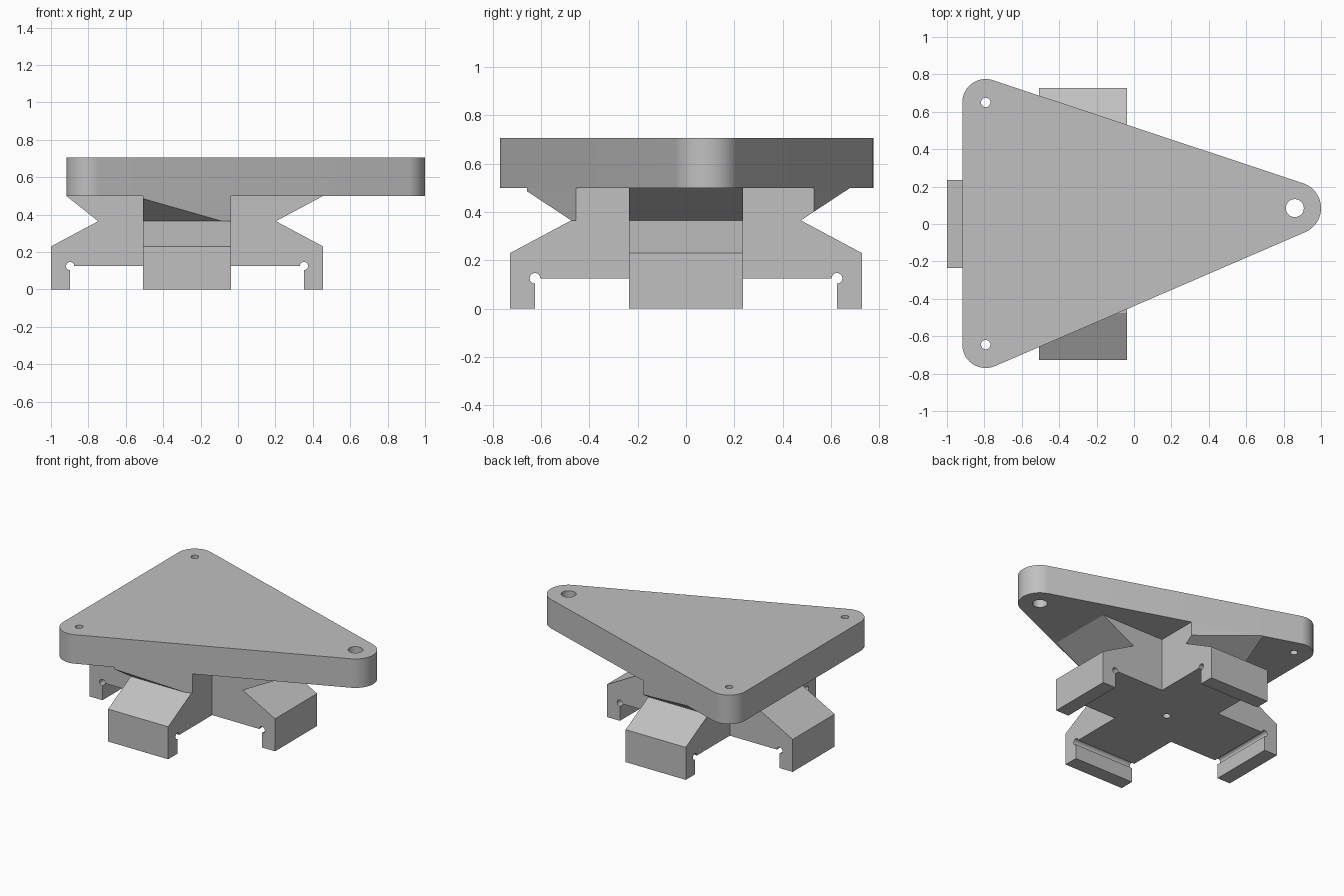
import bpy, bmesh, math
from mathutils import Vector
from mathutils.geometry import convex_hull_2d

cube = bpy.data.objects.get("Cube")
if cube:
    bpy.data.objects.remove(cube, do_unlink=True)

grey = bpy.data.materials.new("plain grey")
grey.use_nodes = True
GREY = (0.53, 0.53, 0.53, 1)
grey.diffuse_color = GREY
grey.node_tree.nodes["Principled BSDF"].inputs["Base Color"].default_value = GREY

CX = -0.2725          # centre of the cross-shaped clamp
HALF = 0.235          # half width of each clamp arm
TIP = 0.365           # height of the V notch
DECK = 0.5            # underside of the plate
TOP = 0.705
HOLE = 0.025


def prism(name, pts, start, end, place):
    """Extrude a 2D outline from start to end; place maps (u, v, w) to xyz."""
    bm = bmesh.new()
    face = bm.faces.new([bm.verts.new(place(u, v, start)) for u, v in pts])
    shift = Vector(place(0, 0, end)) - Vector(place(0, 0, start))
    out = bmesh.ops.extrude_face_region(bm, geom=[face], use_keep_orig=True)
    moved = [g for g in out["geom"] if isinstance(g, bmesh.types.BMVert)]
    bmesh.ops.translate(bm, verts=moved, vec=shift)
    bmesh.ops.recalc_face_normals(bm, faces=bm.faces)
    mesh = bpy.data.meshes.new(name)
    bm.to_mesh(mesh)
    bm.free()
    mesh.materials.append(grey)
    obj = bpy.data.objects.new(name, mesh)
    bpy.context.collection.objects.link(obj)
    return obj


def circle(x, y, r, n=64):
    return [(x + r * math.cos(i * math.tau / n), y + r * math.sin(i * math.tau / n))
            for i in range(n)]


def combine(target, tool, operation):
    """Apply a boolean and discard the tool object."""
    mod = target.modifiers.new("combine", 'BOOLEAN')
    mod.operation, mod.solver, mod.object = operation, 'EXACT', tool
    bpy.context.view_layer.objects.active = target
    bpy.ops.object.modifier_apply(modifier=mod.name)
    bpy.data.objects.remove(tool, do_unlink=True)


def upright(u, v, w):
    return (u, v, w)


def along_x(u, v, w):
    return (CX + u, w, v)


def along_y(u, v, w):
    return (CX + w, u, v)


def hook():
    """Half profile of a clamp arm: relief groove, lip, outer face and slope."""
    inner, outer, floor, r = 0.625, 0.7275, 0.125, 0.022
    groove = [(inner + r * math.cos(a), floor + r * math.sin(a))
              for a in (math.pi - i * 1.5 * math.pi / 18 for i in range(19))]
    return groove + [(inner, 0), (outer, 0), (outer, 0.23), (0.475, TIP)]


def both_sides(right_top, left_top):
    right = hook() + right_top
    left = [(-u, v) for u, v in hook()] + left_top
    return right + left[::-1]


# Rounded triangular plate
corners = [(-0.793, -0.645, 0.125), (-0.793, 0.65, 0.125), (0.86, 0.085, 0.14)]
ring = [p for c in corners for p in circle(*c)]
outline = [ring[i] for i in convex_hull_2d([Vector(p) for p in ring])]
plate = prism("mounting_plate", outline, DECK, TOP, upright)
for (x, y, _), r in zip(corners, (HOLE, HOLE, 0.048)):
    combine(plate, prism("hole_cutter", circle(x, y, r, 32), 0.4, 0.8, upright), 'DIFFERENCE')

# Clamp arm along x, flaring out to the plate at both ends
clamp = prism("cross_clamp", both_sides([(0.7275, DECK)], [(-0.6455, DECK)]),
              -HALF, HALF, along_x)

# Clamp arm along y, with its flare trimmed to the plate outline
combine(clamp, prism("side_arm", both_sides([], []), -HALF, HALF, along_y), 'UNION')
flare = prism("flare", [(-0.475, TIP), (0.475, TIP), (0.68, DECK), (-0.68, DECK)],
              -HALF, HALF, along_y)
combine(flare, prism("trim", outline, 0.2, 0.6, upright), 'INTERSECT')
combine(clamp, flare, 'UNION')

# Blind screw hole in the underside
combine(clamp, prism("screw_cutter", circle(CX, 0, HOLE, 32), 0, 0.3, upright), 'DIFFERENCE')

# Smooth the round walls, keep edges crisp
bpy.ops.object.select_all(action='DESELECT')
for obj in (plate, clamp):
    obj.select_set(True)
bpy.context.view_layer.objects.active = plate
bpy.ops.object.shade_smooth_by_angle(angle=math.radians(25))
